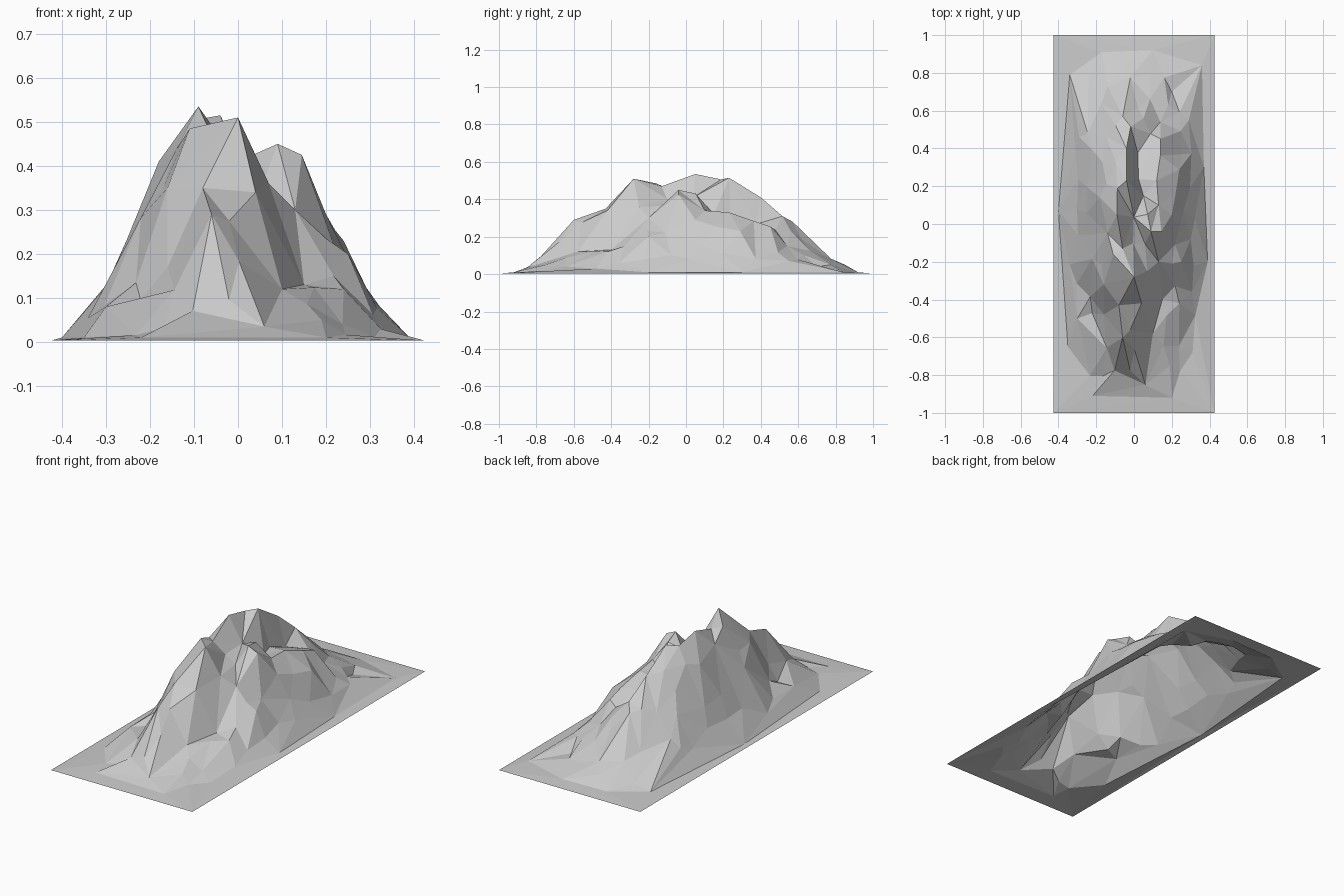
import bpy, random
from mathutils import Vector
from mathutils.geometry import delaunay_2d_cdt

random.seed(7)

# Skyline along the length (y, z), and across the width (x, z)
LENGTH = [(-1, 0), (-.92, .012), (-.85, .035), (-.75, .12), (-.6, .27), (-.43, .35),
          (-.28, .5), (-.1, .49), (.05, .53), (.23, .51), (.4, .4), (.55, .29),
          (.68, .14), (.85, .05), (.93, .012), (1, 0)]
WIDTH = [(-.425, 0), (-.39, .02), (-.34, .06), (-.29, .15), (-.23, .29), (-.17, .41),
         (-.09, .51), (0, .5), (.08, .44), (.145, .38), (.2, .28), (.25, .19),
         (.31, .1), (.35, .04), (.39, .015), (.425, 0)]


def sample(profile, t):
    for (a, za), (b, zb) in zip(profile, profile[1:]):
        if t <= b:
            return za + (zb - za) * (t - a) / (b - a)
    return 0


def height(x, y):
    # Slopes turn concave towards the two ends
    k = min(1, 2.5 * max(0, -y - .15)) + .8 * max(0, y - .3)
    across = x * (1 + k * max(0, 1 - abs(x) / .35))
    z = sample(LENGTH, y) * sample(WIDTH, across) / .52
    # Bowl on the right behind the summit, gully in front of it
    if x > .02 and y > .07:
        z = min(z, .32 - .35 * max(0, y - .25))
    elif -.12 < y < .5:
        z -= .1 * max(0, 1 - abs(x - .02) / .07)
    return max(z, .004)


# Summits, spurs and ledges
SUMMITS = [(-.09, .05, .535), (0, -.28, .51), (-.04, .23, .515), (.09, -.04, .45),
           (.145, -.04, .425), (-.11, -.16, .485), (-.18, .14, .41), (-.06, -.13, .47),
           (-.04, .4, .41), (-.06, .57, .28), (-.16, -.32, .35)]
FRONT_SPURS = [(.06, -.85, .035), (-.06, -.6, .29), (-.02, -.56, .275), (.04, -.42, .34),
               (-.08, -.43, .35), (-.16, -.48, .17), (-.3, -.5, .08), (.19, -.75, .05),
               (.1, -.58, .12), (.15, -.4, .13), (.2, -.21, .235), (.25, -.2, .2),
               (.24, -.42, .12), (.07, -.25, .36), (.13, -.2, .3)]
BACK_SPURS = [(-.06, .85, .05), (.08, .79, .06), (.05, .56, .23), (.14, .54, .15),
              (-.14, .73, .1), (-.29, .46, .11), (.29, .55, .07), (.2, .7, .04),
              (.2, .05, .29), (.22, .16, .255), (.24, .29, .23), (.12, .23, .33),
              (.13, .1, .34), (.05, .15, .32), (.06, .34, .29)]
# Foot of the slope
FOOT = [(-.4, .07), (-.35, -.65), (-.22, -.91), (.2, -.92), (.31, -.68), (.39, -.2),
        (.37, .3), (.36, .84), (.1, .92), (-.17, .91), (-.34, .79)]

points = [(x, y, .003) for x in (-.425, .425) for y in (-1, 1)]
points += [(x, y, .01) for x, y in FOOT]
points += SUMMITS + FRONT_SPURS + BACK_SPURS

# Scattered rock facets filling the slopes
for row in range(12):
    for col in range(9):
        x = -.32 + .08 * col + random.uniform(-.025, .025)
        y = -.77 + .14 * row + random.uniform(-.04, .04)
        if abs(y) > .6 and abs(x) > .25:
            continue
        if all(((x - p[0]) / .042) ** 2 + ((y - p[1]) / .075) ** 2 > 1 for p in points):
            z = height(x, y)
            points.append((x, y, z * random.uniform(.93, 1.02)))

# Triangulate with the length squeezed so facets stretch along the range
flat = [Vector((x, y * .6)) for x, y, z in points]
_, _, faces, origin, _, _ = delaunay_2d_cdt(flat, [], [], 0, 1e-6)
verts = [points[o[0]] for o in origin]

mesh = bpy.data.meshes.new("mountain")
mesh.from_pydata(verts, [], faces)
mesh.update()
mountain = bpy.data.objects.new("mountain", mesh)
bpy.context.collection.objects.link(mountain)
